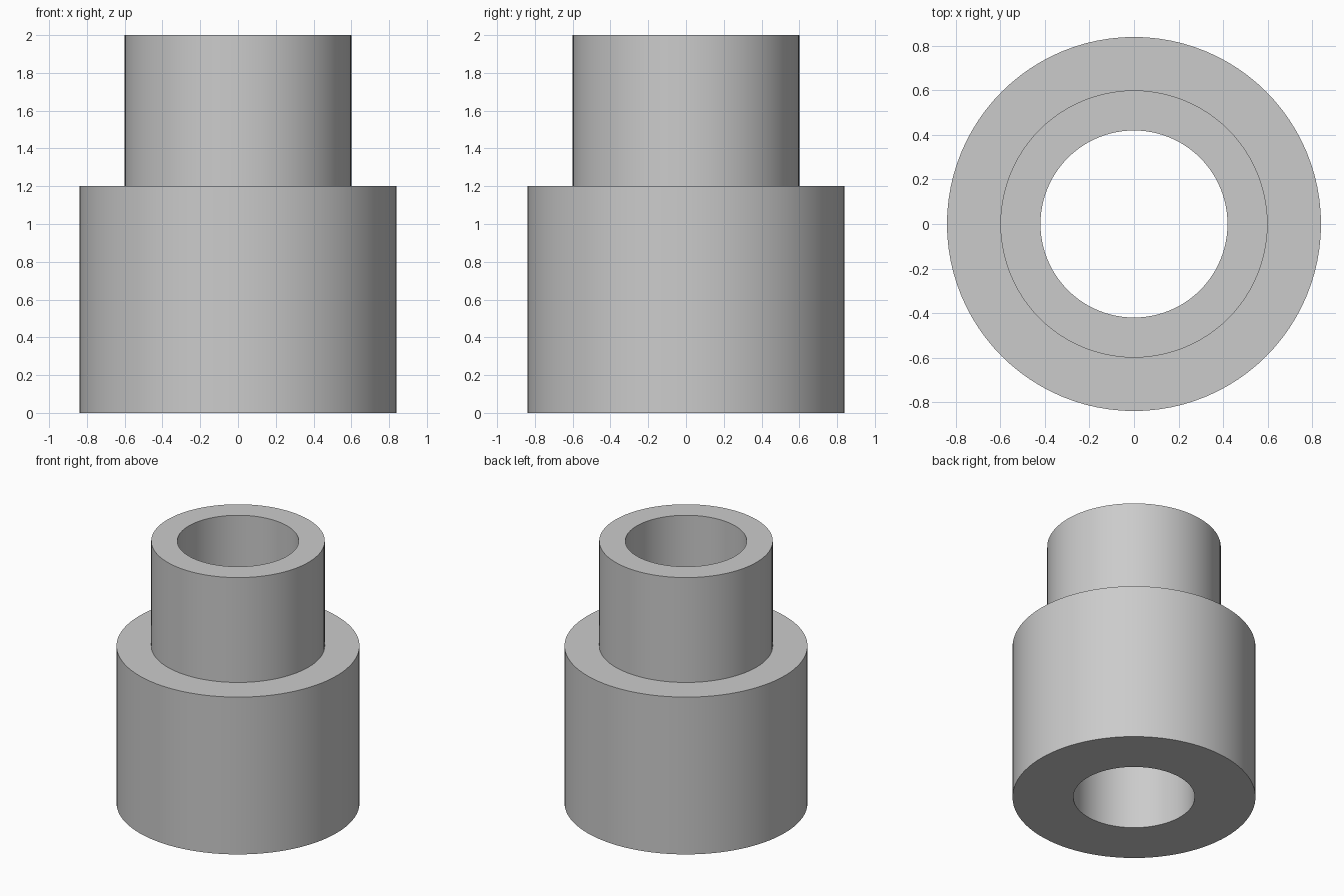
import bpy
import bmesh
from math import cos, sin, tau, radians

SEGMENTS = 96

cube = bpy.data.objects.get("Cube")
if cube:
    bpy.data.objects.remove(cube, do_unlink=True)

# Plain grey material
grey = bpy.data.materials.new("plain grey")
grey.use_nodes = True
colour = (0.6, 0.6, 0.6, 1.0)
grey.diffuse_color = colour
grey.node_tree.nodes["Principled BSDF"].inputs["Base Color"].default_value = colour


def lathe(name, profile, material):
    """Revolve a closed (radius, height) profile around z."""
    bm = bmesh.new()
    rings = [[bm.verts.new((r * cos(tau * i / SEGMENTS), r * sin(tau * i / SEGMENTS), z))
              for i in range(SEGMENTS)] for r, z in profile]
    for k, ring in enumerate(rings):
        upper = rings[(k + 1) % len(rings)]
        for i in range(SEGMENTS):
            j = (i + 1) % SEGMENTS
            bm.faces.new((ring[i], ring[j], upper[j], upper[i]))
    bmesh.ops.recalc_face_normals(bm, faces=bm.faces)
    mesh = bpy.data.meshes.new(name)
    bm.to_mesh(mesh)
    bm.free()
    mesh.materials.append(material)
    obj = bpy.data.objects.new(name, mesh)
    bpy.context.collection.objects.link(obj)
    bpy.ops.object.select_all(action="DESELECT")
    obj.select_set(True)
    bpy.context.view_layer.objects.active = obj
    bpy.ops.object.shade_smooth_by_angle(angle=radians(30))
    return obj


# Stepped sleeve: wide base, narrow neck, straight bore right through
BORE, NECK, BASE = 0.42, 0.6, 0.84
STEP, TOP = 1.2, 2.0
lathe("stepped_sleeve",
      [(BORE, 0), (BASE, 0), (BASE, STEP), (NECK, STEP), (NECK, TOP), (BORE, TOP)],
      grey)
